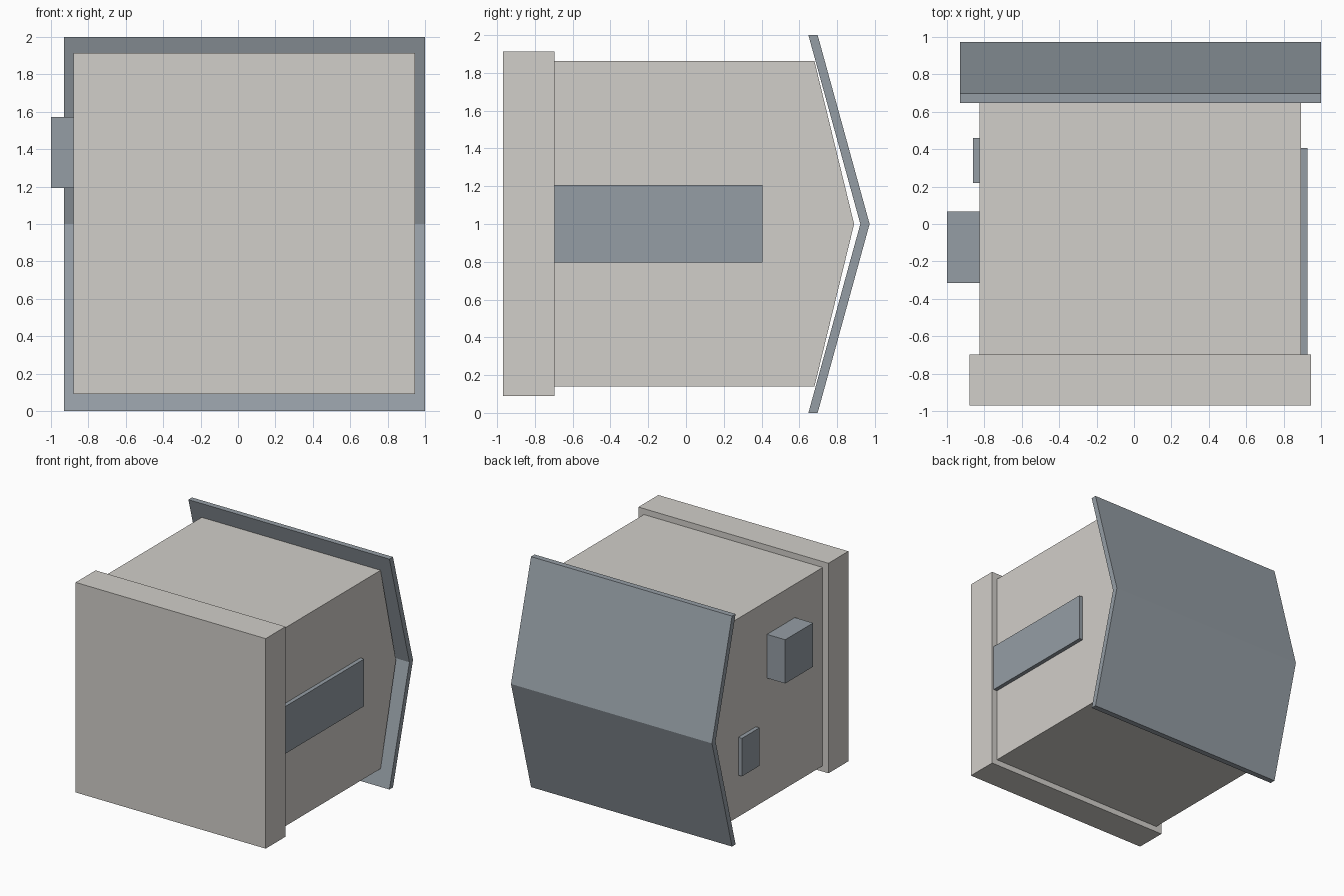
import bpy, bmesh

if "Cube" in bpy.data.objects:
    bpy.data.objects.remove(bpy.data.objects["Cube"])


def material(name, color):
    m = bpy.data.materials.new(name)
    m.diffuse_color = (*color, 1)
    m.use_nodes = True
    m.node_tree.nodes["Principled BSDF"].inputs["Base Color"].default_value = m.diffuse_color
    return m


STONE = material("warm light grey", (0.64, 0.62, 0.585))
SLATE = material("slate blue grey", (0.30, 0.34, 0.375))


def extrude_x(name, profile, x0, x1, mat):
    """Solid made from a (y, z) outline swept from x0 to x1."""
    bm = bmesh.new()
    face = bm.faces.new([bm.verts.new((x0, y, z)) for y, z in profile])
    new = bmesh.ops.extrude_face_region(bm, geom=[face])["geom"]
    bmesh.ops.translate(bm, vec=(x1 - x0, 0, 0),
                        verts=[v for v in new if isinstance(v, bmesh.types.BMVert)])
    bmesh.ops.recalc_face_normals(bm, faces=bm.faces)
    mesh = bpy.data.meshes.new(name)
    bm.to_mesh(mesh)
    bm.free()
    mesh.materials.append(mat)
    obj = bpy.data.objects.new(name, mesh)
    bpy.context.collection.objects.link(obj)
    return obj


def box(name, x, y, z, mat):
    return extrude_x(name, [(y[0], z[0]), (y[1], z[0]), (y[1], z[1]), (y[0], z[1])], *x, mat)


# House lying on its side: foundation slab towards the front, roof towards the back
box("foundation", (-0.88, 0.945), (-0.97, -0.697), (0.09, 1.913), STONE)

# Walls with a gabled end
extrude_x("walls", [(-0.697, 0.14), (0.68, 0.14), (0.89, 1.0), (0.68, 1.862), (-0.697, 1.862)],
          -0.825, 0.893, STONE)

# Bent roof sheet
extrude_x("roof", [(0.648, 0), (0.697, 0), (0.972, 1), (0.697, 2), (0.648, 2), (0.923, 1)],
          -0.93, 1.0, SLATE)

# Door on the right, window and wall box on the left
box("door", (0.893, 0.928), (-0.697, 0.405), (0.797, 1.207), SLATE)
box("wall_box", (-1.0, -0.825), (-0.315, 0.067), (1.193, 1.573), SLATE)
box("window", (-0.86, -0.825), (0.22, 0.46), (0.50, 0.83), SLATE)
